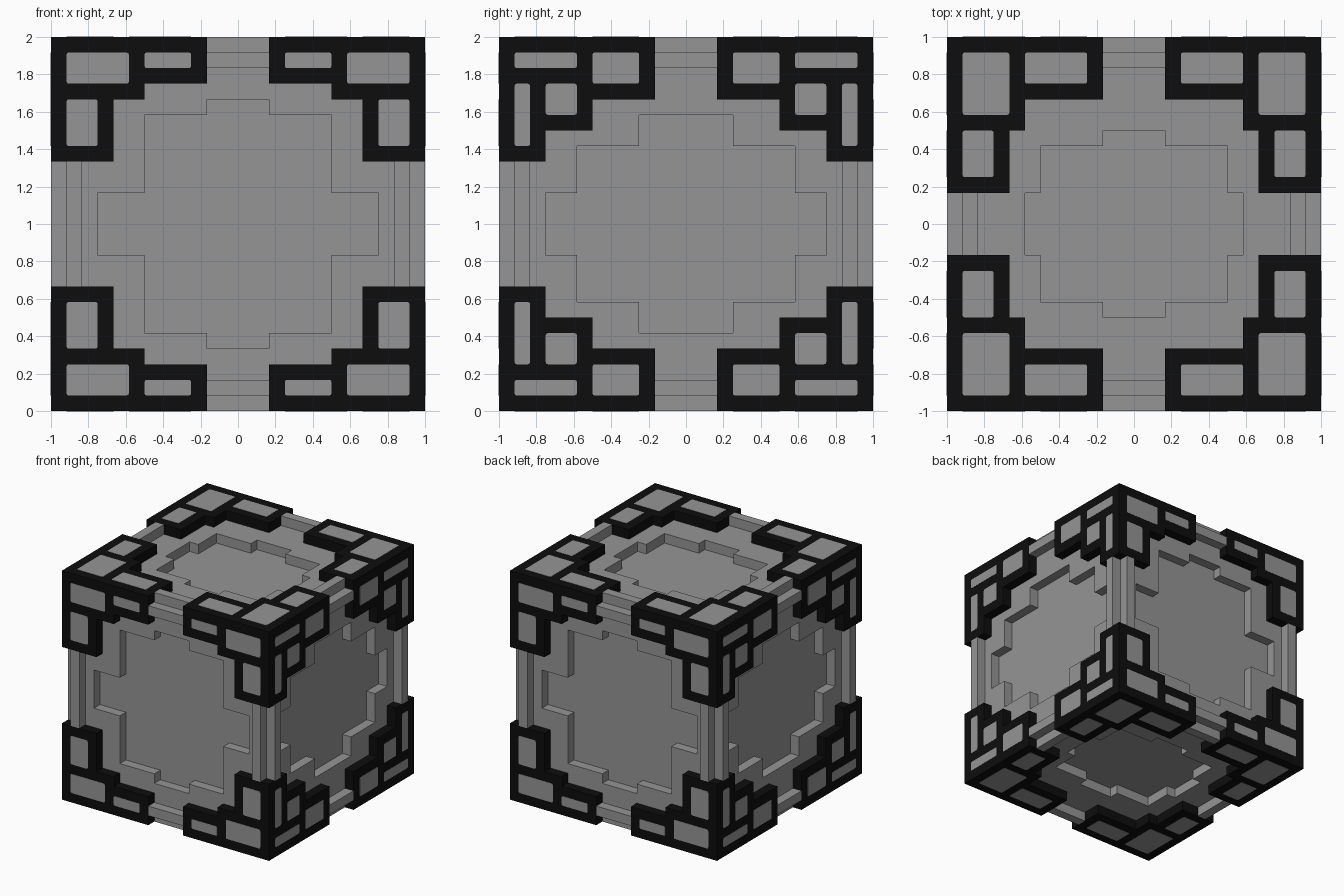
import bpy, bmesh, math
from mathutils import Vector

cube = bpy.data.objects.get("Cube")
if cube:
    bpy.data.objects.remove(cube, do_unlink=True)

U = 1 / 12  # grid step: the cube is 24 steps wide


def material(name, value):
    m = bpy.data.materials.new(name)
    m.use_nodes = True
    color = (value, value, value, 1)
    m.diffuse_color = color
    bsdf = m.node_tree.nodes["Principled BSDF"]
    bsdf.inputs["Base Color"].default_value = color
    bsdf.inputs["Roughness"].default_value = 0.8
    return m


GREY = material("stone grey", 0.30)
BLACK = material("black trim", 0.004)

# Maps an outline point (a, b) at depth d onto the given axis
PLACE = {
    "x": lambda a, b, d: (d, a, b),
    "y": lambda a, b, d: (a, d, b),
    "z": lambda a, b, d: (a, b, d),
}


def prism(bm, axis, outline, d0, d1):
    """Extrude a flat outline along an axis from d0 to d1."""
    verts = [bm.verts.new(Vector(PLACE[axis](a, b, d0)) * U) for a, b in outline]
    face = bm.faces.new(verts)
    top = bmesh.ops.extrude_face_region(bm, geom=[face])["geom"]
    move = Vector(PLACE[axis](0, 0, d1 - d0)) * U
    bmesh.ops.translate(bm, vec=move,
                        verts=[g for g in top if isinstance(g, bmesh.types.BMVert)])


def make_object(name, bm, mat, mirror=None):
    """Finish a mesh around the cube's centre, optionally mirrored."""
    bmesh.ops.recalc_face_normals(bm, faces=bm.faces)
    mesh = bpy.data.meshes.new(name)
    bm.to_mesh(mesh)
    bm.free()
    mesh.materials.append(mat)
    ob = bpy.data.objects.new(name, mesh)
    ob.location.z = 1
    bpy.context.collection.objects.link(ob)
    if mirror:
        mod = ob.modifiers.new("Mirror", "MIRROR")
        mod.use_axis = [c in mirror for c in "xyz"]
        mod.use_mirror_merge = False
    return ob


def stairs(steps, a_max, b_max):
    """Stepped corner outline; each step (a, b) lowers the edge to b from a on."""
    pts = [(steps[0][0], b_max)]
    for i, (a, b) in enumerate(steps):
        end = steps[i + 1][0] if i + 1 < len(steps) else a_max
        pts += [(a, b), (end, b)]
    return pts + [(a_max, b_max)]


def stepped_panel(tiers):
    """Symmetric stepped outline from half sizes, widest tier first."""
    quad = []
    for i, (a, b) in enumerate(tiers):
        quad.append((a, b))
        if i + 1 < len(tiers):
            quad.append((tiers[i + 1][0], b))
    back = quad[::-1]
    return (quad + [(-a, b) for a, b in back]
            + [(-a, -b) for a, b in quad] + [(a, -b) for a, b in back])


def rounded_rect(a0, a1, b0, b1, r=0.14):
    pts = []
    corners = [(a1 - r, b1 - r), (a0 + r, b1 - r), (a0 + r, b0 + r), (a1 - r, b0 + r)]
    for i, (ca, cb) in enumerate(corners):
        for k in range(3):
            t = math.radians(90 * i + 45 * k)
            pts.append((ca + r * math.cos(t), cb + r * math.sin(t)))
    return pts


# Body: cube with a stepped recess in every face
bm = bmesh.new()
bmesh.ops.create_cube(bm, size=22 * U)
body = make_object("body", bm, GREY)

RECESSES = {
    "y": [(9, 2), (6, 7), (2, 8)],
    "x": [(9, 2), (7, 5), (3, 7)],
    "z": [(7, 2), (6, 5), (2, 6)],
}
bm = bmesh.new()
for axis, tiers in RECESSES.items():
    for side in (-1, 1):
        prism(bm, axis, stepped_panel(tiers), side * 10, side * 11.5)
cutter = make_object("recess_cutter", bm, GREY)
cutter.hide_render = True
mod = body.modifiers.new("Recesses", "BOOLEAN")
mod.operation = "DIFFERENCE"
mod.solver = "EXACT"
mod.object = cutter
bpy.context.view_layer.update()
graph = bpy.context.evaluated_depsgraph_get()
carved = bpy.data.meshes.new_from_object(body.evaluated_get(graph))
body.modifiers.clear()
body.data = carved
bpy.data.objects.remove(cutter, do_unlink=True)

# Edge beams: square bars with a notched outer corner
NOTCHED = [(10, 10), (12, 10), (12, 11), (11, 11), (11, 12), (10, 12)]
for axis, half, mirror, name in [("x", 2, "yz", "cross_beams"),
                                 ("y", 2, "xz", "side_beams"),
                                 ("z", 4, "xy", "upright_beams")]:
    bm = bmesh.new()
    prism(bm, axis, NOTCHED, -half, half)
    make_object(name, bm, GREY, mirror)

# Corner caps: three stepped slabs meeting at each corner
bm = bmesh.new()
prism(bm, "z", stairs([(2, 8), (7, 6), (8, 2)], 12, 12), 11, 12)
prism(bm, "y", stairs([(2, 9), (6, 8), (8, 4)], 12, 11), 11, 12)
prism(bm, "x", stairs([(2, 8), (6, 6), (9, 4)], 11, 11), 11, 12)
make_object("corner_caps", bm, BLACK, "xyz")

# Stone plates set into the caps: (a0, a1, b0, b1) per face
PLATES = {
    "front_back_plates": ("y", [(7, 11, 9, 11), (3, 6, 10, 11), (9, 11, 5, 8)]),
    "side_plates": ("x", [(7, 11, 10, 11), (3, 6, 9, 11), (7, 9, 7, 9), (10, 11, 5, 9)]),
    "top_bottom_plates": ("z", [(8, 11, 7, 11), (3, 7, 9, 11), (9, 11, 3, 6)]),
}
for name, (axis, rects) in PLATES.items():
    bm = bmesh.new()
    for rect in rects:
        prism(bm, axis, rounded_rect(*rect), 11.95, 12.02)
    make_object(name, bm, GREY, "xyz")
